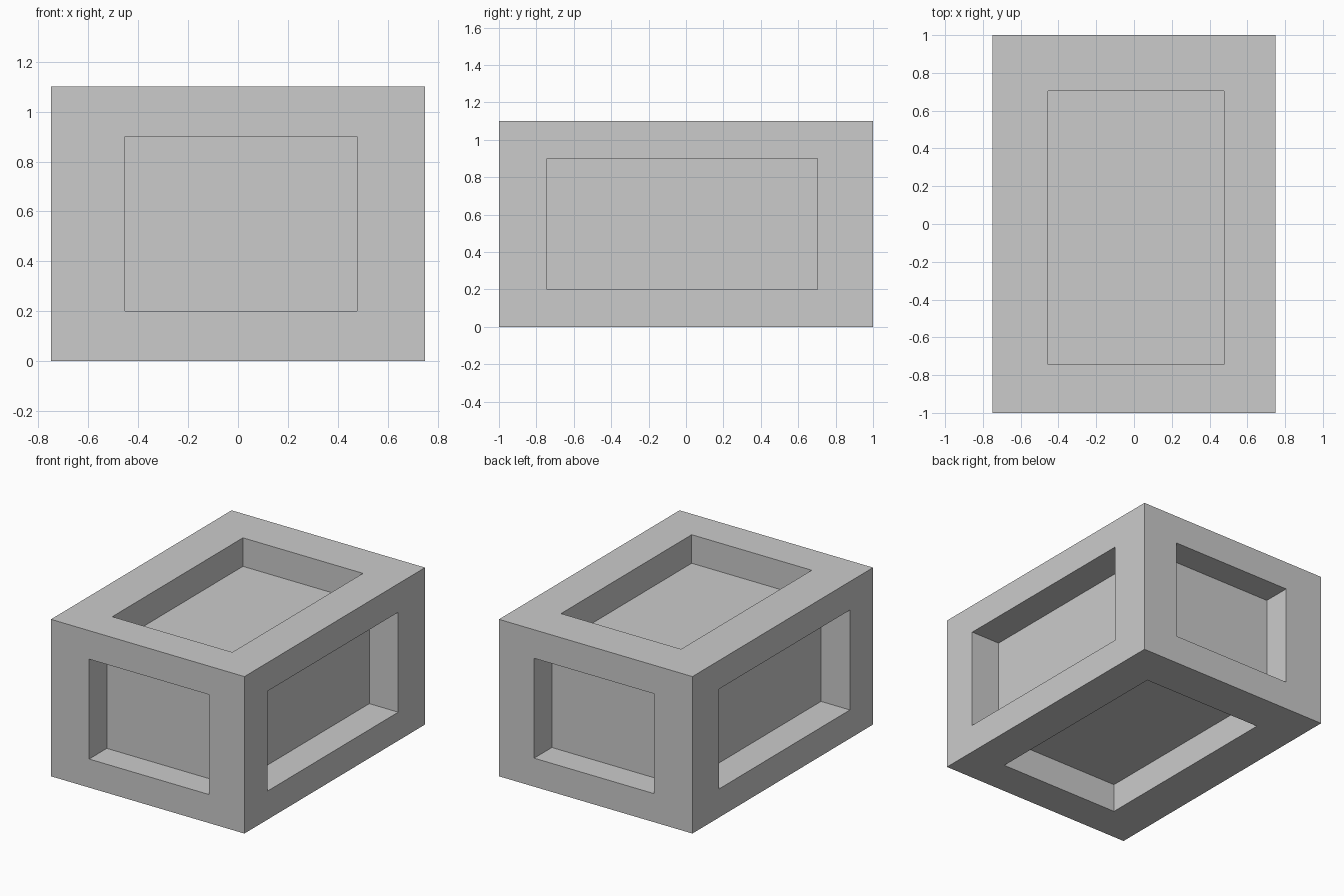
import bpy, bmesh
from mathutils import Vector

if "Cube" in bpy.data.objects:
    bpy.data.objects.remove(bpy.data.objects["Cube"])

# Overall crate bounds, the panel opening along each axis, and recess depth per axis
OUTER = [(-0.75, 0.75), (-1.0, 1.0), (0.0, 1.1)]
OPENING = [(-0.454, 0.477), (-0.744, 0.703), (0.2, 0.9)]
DEPTH = [0.224, 0.196, 0.2]


def rectangle(bm, axis, level, bounds):
    """Four corner vertices of a rectangle perpendicular to an axis."""
    u, v = (axis + 1) % 3, (axis + 2) % 3
    corners = []
    for i, j in ((0, 0), (1, 0), (1, 1), (0, 1)):
        p = Vector((0, 0, 0))
        p[axis], p[u], p[v] = level, bounds[u][i], bounds[v][j]
        corners.append(bm.verts.new(p))
    return corners


def recessed_side(bm, axis, side):
    """Flat border, straight recess walls and a sunken panel."""
    level = OUTER[axis][side]
    floor = level + (-DEPTH[axis] if side else DEPTH[axis])
    rings = [rectangle(bm, axis, level, OUTER),
             rectangle(bm, axis, level, OPENING),
             rectangle(bm, axis, floor, OPENING)]
    for a, b in zip(rings, rings[1:]):
        for k in range(4):
            n = (k + 1) % 4
            bm.faces.new((a[k], a[n], b[n], b[k]))
    bm.faces.new(rings[-1])


# Crate body: six recessed sides welded into one closed block
bm = bmesh.new()
for axis in range(3):
    for side in (0, 1):
        recessed_side(bm, axis, side)
bmesh.ops.remove_doubles(bm, verts=bm.verts, dist=0.0001)
bmesh.ops.recalc_face_normals(bm, faces=bm.faces)
mesh = bpy.data.meshes.new("panelled_crate")
bm.to_mesh(mesh)
bm.free()
crate = bpy.data.objects.new("panelled_crate", mesh)
bpy.context.collection.objects.link(crate)
